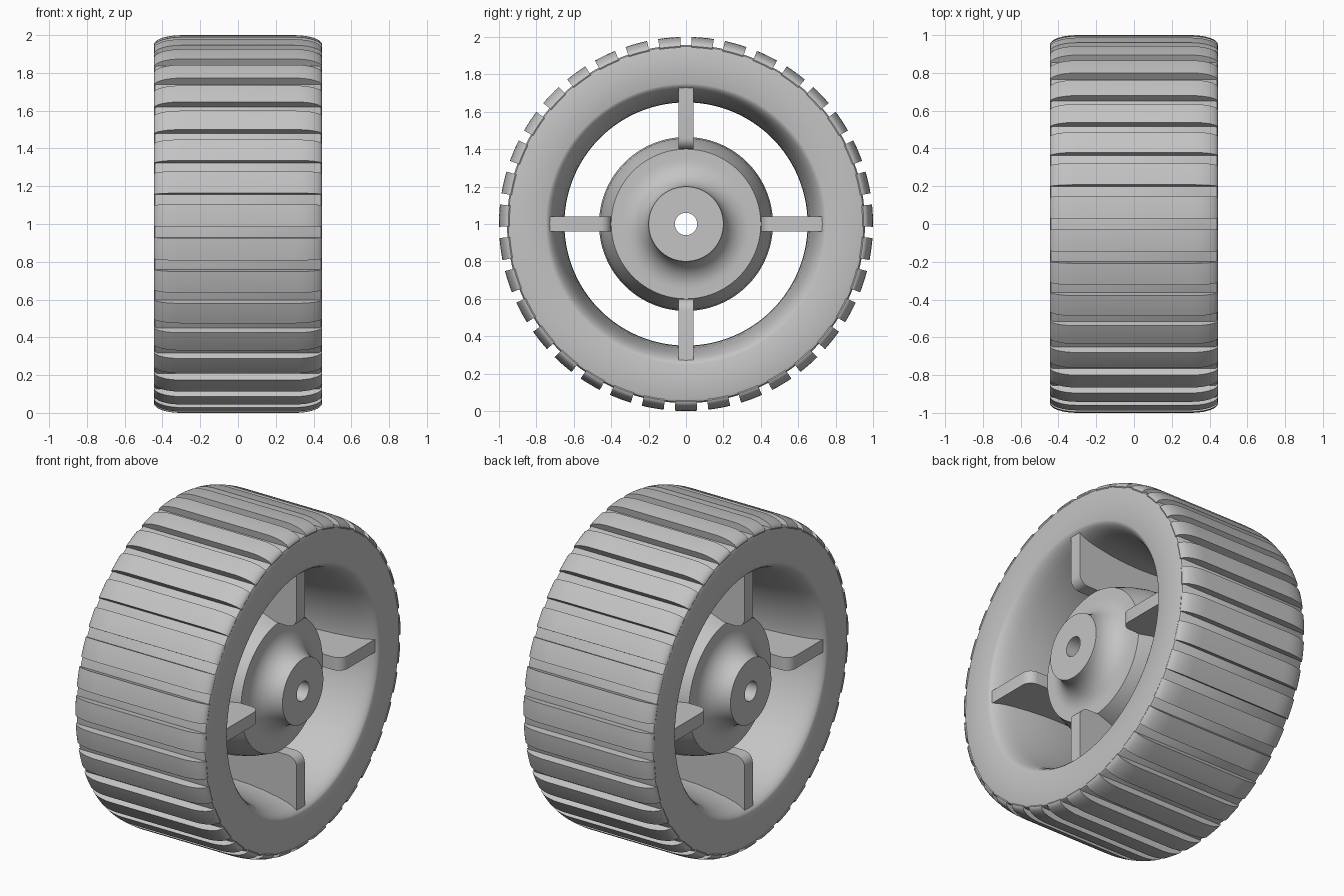
import bpy, bmesh
from math import sin, cos, pi, tau, radians

cube = bpy.data.objects.get("Cube")
if cube:
    bpy.data.objects.remove(cube, do_unlink=True)

grey = bpy.data.materials.new("light_grey")
grey.use_nodes = True
grey.diffuse_color = (0.55, 0.55, 0.55, 1)
grey.node_tree.nodes["Principled BSDF"].inputs["Base Color"].default_value = (0.55, 0.55, 0.55, 1)

AXLE_Z = 1.0
TREADS = 35


def place(x, r, a):
    """Point at axial position x and radius r, turned by a from straight up."""
    return (x, r * sin(a), AXLE_Z + r * cos(a))


def mirrored(half):
    """Close a profile given from x >= 0 by mirroring it to -x."""
    return half + [(-x, r) for x, r in reversed(half) if x > 0]


def arc(cx, cr, ax, ar, start, end, n=8):
    steps = [radians(start + (end - start) * i / n) for i in range(n + 1)]
    return [(cx + ax * cos(t), cr + ar * sin(t)) for t in steps]


def sweep(bm, profile, a0, a1, steps):
    """Turn a closed profile about the axle; cap it unless it is a full turn."""
    full = abs(a1 - a0 - tau) < 1e-6
    rings = []
    for i in range(steps if full else steps + 1):
        a = a0 + (a1 - a0) * i / steps
        rings.append([bm.verts.new(place(x, r, a)) for x, r in profile])
    pairs = list(zip(rings, rings[1:]))
    if full:
        pairs.append((rings[-1], rings[0]))
    else:
        bm.faces.new(rings[0])
        bm.faces.new(rings[-1])
    n = len(profile)
    for p, q in pairs:
        for j in range(n):
            k = (j + 1) % n
            bm.faces.new((p[j], p[k], q[k], q[j]))


def finish(bm, name):
    bmesh.ops.recalc_face_normals(bm, faces=bm.faces)
    mesh = bpy.data.meshes.new(name)
    bm.to_mesh(mesh)
    bm.free()
    mesh.materials.append(grey)
    obj = bpy.data.objects.new(name, mesh)
    bpy.context.collection.objects.link(obj)
    bpy.ops.object.select_all(action="DESELECT")
    obj.select_set(True)
    bpy.context.view_layer.objects.active = obj
    bpy.ops.object.shade_smooth_by_angle(angle=radians(35))
    return obj


# Rim: flat sides, rounded tapering inner opening, groove floor on the outside
bm = bmesh.new()
rim = [(0, 0.65), (0.1, 0.653), (0.2, 0.663), (0.3, 0.68), (0.36, 0.694), (0.40, 0.709),
       (0.425, 0.724), (0.44, 0.738), (0.445, 0.75),
       (0.445, 0.935), (0.44, 0.95), (0.43, 0.957), (0, 0.957)]
closed_rim = rim + [(-x, r) for x, r in reversed(rim) if x > 0]
sweep(bm, closed_rim, 0, tau, 140)
finish(bm, "rim")

# Tread bars: raised blocks with rounded shoulders, parted by straight grooves
bm = bmesh.new()
bar = mirrored([(0.435, 0.93)] + arc(0.30, 0.95, 0.145, 0.05, 0, 90))
pitch = tau / TREADS
groove = 0.06
for i in range(TREADS):
    sweep(bm, bar, i * pitch + groove / 2, (i + 1) * pitch - groove / 2, 4)
finish(bm, "tread_bars")

# Hub: drafted drum with a flared boss on each side and an axle bore
bm = bmesh.new()
hub = [(0, 0.06), (0.445, 0.06), (0.445, 0.20)]
hub += arc(0.445, 0.345, 0.145, 0.145, 270, 180, 10)[1:]
hub += [(0.30, 0.40), (0.2, 0.437), (0.1, 0.458), (0, 0.465)]
sweep(bm, mirrored(hub), 0, tau, 96)
finish(bm, "hub")

# Spokes: four flat fins with rounded inner corners
bm = bmesh.new()
fin = mirrored([(0.25, 0.40)] + arc(0.37, 0.46, 0.06, 0.06, 270, 360, 6) + [(0.43, 0.76)])
for i in range(4):
    a = i * pi / 2
    sides = []
    for t in (-0.04, 0.04):
        sides.append([bm.verts.new((x, r * sin(a) + t * cos(a), AXLE_Z + r * cos(a) - t * sin(a)))
                      for x, r in fin])
    bm.faces.new(sides[0])
    bm.faces.new(sides[1])
    for j in range(len(fin)):
        k = (j + 1) % len(fin)
        bm.faces.new((sides[0][j], sides[0][k], sides[1][k], sides[1][j]))
finish(bm, "spokes")
